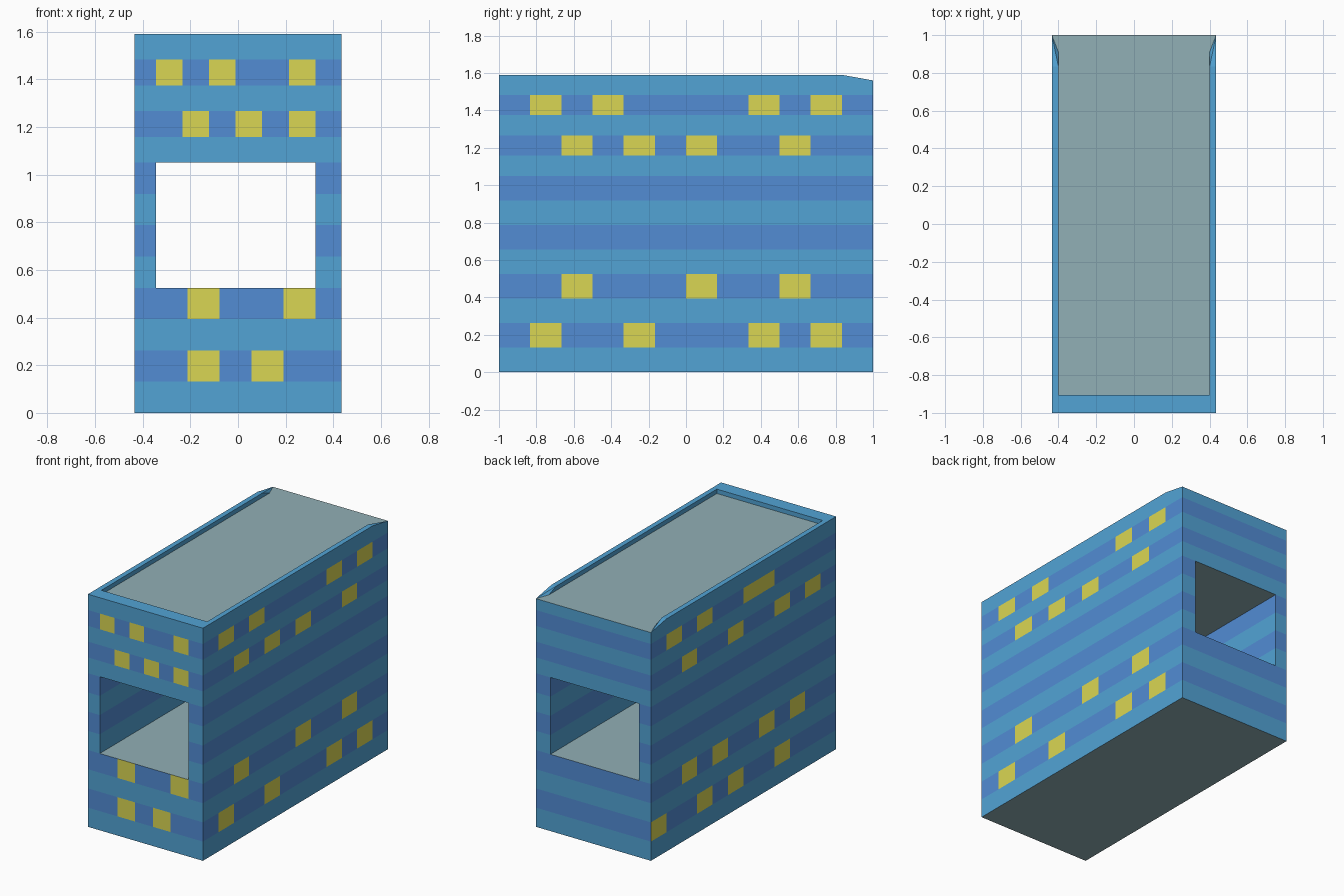
import bpy
import bmesh
from mathutils import Vector

if "Cube" in bpy.data.objects:
    bpy.data.objects.remove(bpy.data.objects["Cube"])


def material(name, rgb):
    """Material from a display colour (0-255), converted to linear."""
    m = bpy.data.materials.new(name)
    m.diffuse_color = [(c / 255) ** 2.2 for c in rgb] + [1]
    m.use_nodes = True
    m.node_tree.nodes["Principled BSDF"].inputs["Base Color"].default_value = m.diffuse_color
    return m


LIGHT, DARK, GLASS, GREY = range(4)
MATS = [material("light_blue", (83, 162, 212)), material("mid_blue", (83, 139, 211)),
        material("window_yellow", (217, 213, 84)), material("roof_grey", (144, 174, 180))]

W, L = 0.435, 1.0                 # half width and half length
X0, X1 = -0.345, 0.325            # passage sides
Z0, Z1, TOP, ROOF = 0.525, 1.05, 1.59, 1.56
PW, PF = 0.40, -0.905             # inner faces of the parapet
YS, YE = 5 / 6, 0.91              # where the parapet slopes away at the back

# Stripe levels: eight equal bands up to the passage top, five above it
LEVELS = [Z1 * i / 8 for i in range(8)] + [Z1 + (TOP - Z1) * i / 5 for i in range(6)]
BANDS = []
for i, (a, b) in enumerate(zip(LEVELS, LEVELS[1:])):
    odd = i % 2 if i < 8 else (i - 8) % 2
    BANDS.append((a, b, DARK if odd else LIGHT))


class Part:
    """Collects flat faces and turns them into one object."""

    def __init__(self, name):
        self.name, self.bm = name, bmesh.new()

    def face(self, pts, out, mat):
        f = self.bm.faces.new([self.bm.verts.new(p) for p in pts])
        f.material_index = mat
        f.normal_update()
        if f.normal.dot(Vector(out)) < 0:
            f.normal_flip()

    def finish(self):
        bmesh.ops.remove_doubles(self.bm, verts=self.bm.verts, dist=1e-4)
        mesh = bpy.data.meshes.new(self.name)
        self.bm.to_mesh(mesh)
        self.bm.free()
        for m in MATS:
            mesh.materials.append(m)
        bpy.context.collection.objects.link(bpy.data.objects.new(self.name, mesh))


def columns(n, lo, hi):
    return [lo + (hi - lo) * i / n for i in range(n + 1)]


# Side walls: twelve columns, lit windows listed per band
def side_wall(name, x, lit):
    p = Part(name)
    ys = columns(12, -L, L)
    for i, (a, b, mat) in enumerate(BANDS):
        for c, (ya, yb) in enumerate(zip(ys, ys[1:])):
            tb = min(b, ROOF) if c == 11 else b
            p.face([(x, ya, a), (x, yb, a), (x, yb, tb), (x, ya, b)], (x, 0, 0),
                   GLASS if c in lit.get(i, ()) else mat)
    p.finish()


side_wall("right_wall", W, {1: (1, 4, 8, 10), 3: (2, 6, 9),
                            9: (2, 4, 6, 9), 11: (1, 3, 8, 10)})
side_wall("left_wall", -W, {1: (11, 8, 6, 3), 3: (9, 7, 4, 2),
                            9: (9, 6, 3, 1), 11: (10, 8, 5, 4)})


# End walls: five columns below the passage, six above, frame beside it
def end_wall(name, y, top, lit):
    p = Part(name)
    for i, (a, b, mat) in enumerate(BANDS):
        n = 5 if i < 4 else 1 if i < 8 else 6
        xs = [-W] + columns(n, X0, X1) + [W]
        b = min(b, top)
        for c, (xa, xb) in enumerate(zip(xs, xs[1:])):
            if n == 1 and c == 1:
                continue
            p.face([(xa, y, a), (xb, y, a), (xb, y, b), (xa, y, b)], (0, y, 0),
                   GLASS if c in lit.get(i, ()) else mat)
    p.finish()


end_wall("front_wall", -L, TOP, {1: (2, 4), 3: (2, 5), 9: (2, 4, 6), 11: (1, 3, 6)})
end_wall("back_wall", L, ROOF, {})

# Passage: striped side walls, grey floor and ceiling
p = Part("passage")
for x, out in ((X0, 1), (X1, -1)):
    for a, b, mat in BANDS[4:8]:
        p.face([(x, -L, a), (x, L, a), (x, L, b), (x, -L, b)], (out, 0, 0), mat)
for z, out in ((Z0, 1), (Z1, -1)):
    p.face([(X0, -L, z), (X1, -L, z), (X1, L, z), (X0, L, z)], (0, 0, out), GREY)
p.finish()

# Underside
p = Part("base")
p.face([(-W, -L, 0), (W, -L, 0), (W, L, 0), (-W, L, 0)], (0, 0, -1), GREY)
p.finish()

# Flat roof, widening to the full width at the back edge
p = Part("roof")
p.face([(-PW, PF, ROOF), (PW, PF, ROOF), (PW, YE, ROOF), (W, L, ROOF),
        (-W, L, ROOF), (-PW, YE, ROOF)], (0, 0, 1), GREY)
p.finish()

# Parapet: front rail and two side rails that slope down at the back
p = Part("parapet")
UP = (0, 0, 1)
p.face([(-W, -L, TOP), (W, -L, TOP), (PW, PF, TOP), (-PW, PF, TOP)], UP, LIGHT)
p.face([(-PW, PF, ROOF), (PW, PF, ROOF), (PW, PF, TOP), (-PW, PF, TOP)], (0, 1, 0), LIGHT)
for s in (-1, 1):
    w, q = s * W, s * PW
    p.face([(w, -L, TOP), (w, YS, TOP), (q, YS, TOP), (q, PF, TOP)], UP, LIGHT)
    p.face([(w, YS, TOP), (w, L, ROOF), (q, YS, TOP)], UP, LIGHT)
    p.face([(q, YS, TOP), (w, L, ROOF), (q, YE, ROOF)], UP, LIGHT)
    p.face([(q, PF, TOP), (q, YS, TOP), (q, YE, ROOF), (q, PF, ROOF)], (-s, 0, 0), LIGHT)
p.finish()
